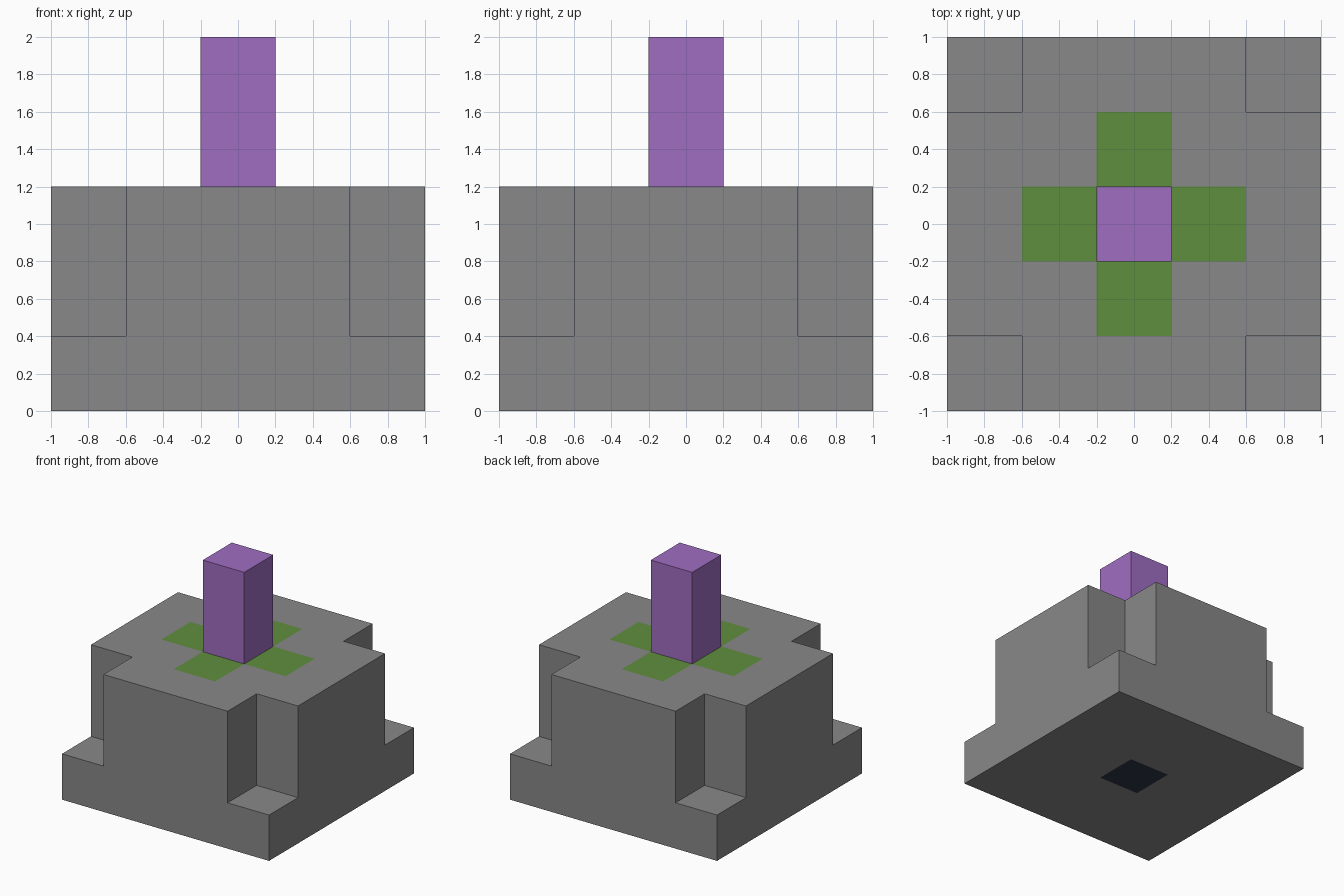
import bpy
import bmesh
from mathutils import Matrix, Vector

default = bpy.data.objects.get("Cube")
if default:
    bpy.data.objects.remove(default, do_unlink=True)

UNIT = 0.4


def linear(c):
    c /= 255
    return c / 12.92 if c <= 0.04045 else ((c + 0.055) / 1.055) ** 2.4


def material(name, rgb):
    mat = bpy.data.materials.new(name)
    mat.use_nodes = True
    colour = (*[linear(c) for c in rgb], 1)
    mat.diffuse_color = colour
    mat.node_tree.nodes["Principled BSDF"].inputs["Base Color"].default_value = colour
    return mat


def finish(name, bm, materials):
    mesh = bpy.data.meshes.new(name)
    bm.to_mesh(mesh)
    bm.free()
    for mat in materials:
        mesh.materials.append(mat)
    obj = bpy.data.objects.new(name, mesh)
    bpy.context.collection.objects.link(obj)
    return obj


grey = material("stone grey", (136, 136, 136))
green = material("leaf green", (96, 143, 62))
purple = material("soft purple", (159, 109, 192))
navy = material("dark navy", (46, 54, 72))

# Stepped body: square footing below, notched corners above
cells = {(x, y, z) for x in range(-2, 3) for y in range(-2, 3) for z in range(3)
         if z == 0 or abs(x) + abs(y) < 4}
directions = [Vector(d) for d in
              ((1, 0, 0), (-1, 0, 0), (0, 1, 0), (0, -1, 0), (0, 0, 1), (0, 0, -1))]
bm = bmesh.new()
for cell in cells:
    centre = Vector(cell) + Vector((0, 0, 0.5))
    for d in directions:
        if tuple(int(v) for v in Vector(cell) + d) in cells:
            continue
        u = Vector((d.y, d.z, d.x))
        v = d.cross(u)
        corners = [(-1, -1), (1, -1), (1, 1), (-1, 1)]
        face = bm.faces.new([bm.verts.new((centre + (d + u * a + v * b) / 2) * UNIT)
                             for a, b in corners])
        # Green cross on top, dark square in the middle underneath
        reach = abs(cell[0]) + abs(cell[1])
        if d.z > 0 and reach == 1:
            face.material_index = 1
        elif d.z < 0 and reach == 0:
            face.material_index = 2
bmesh.ops.remove_doubles(bm, verts=bm.verts[:], dist=0.001)
finish("stepped_base", bm, [grey, green, navy])

# Central pillar
bm = bmesh.new()
bmesh.ops.create_cube(bm, size=UNIT, matrix=Matrix.Translation((0, 0, 4 * UNIT))
                      @ Matrix.Diagonal((1, 1, 2, 1)))
finish("pillar", bm, [purple])
